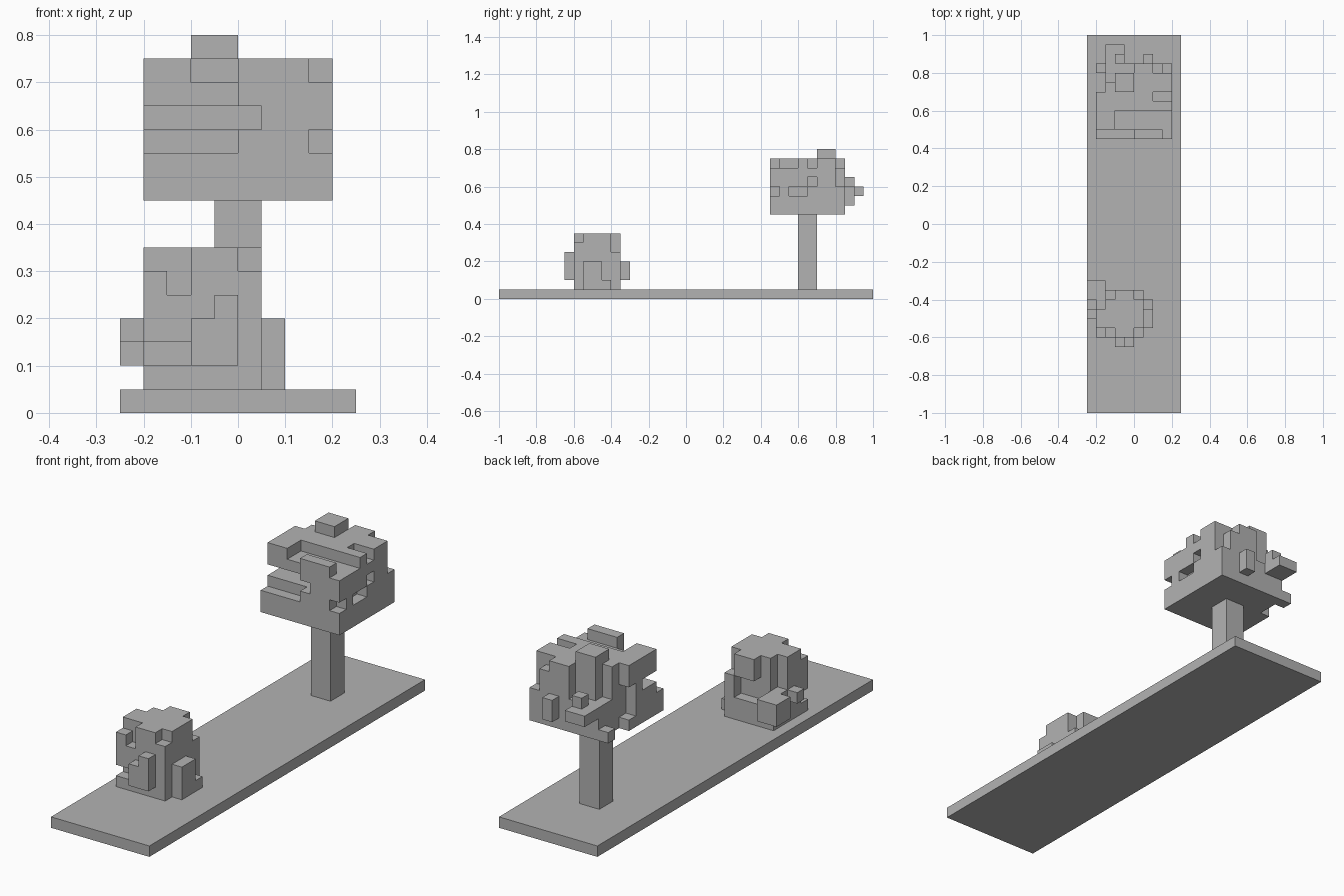
import bpy, bmesh
from mathutils import Vector

U = 0.05  # size of one block

cube = bpy.data.objects.get("Cube")
if cube:
    bpy.data.objects.remove(cube, do_unlink=True)

grey = bpy.data.materials.new("plain_grey")
grey.use_nodes = True
colour = (0.448, 0.448, 0.448, 1)
grey.diffuse_color = colour
grey.node_tree.nodes["Principled BSDF"].inputs["Base Color"].default_value = colour


def cells(x0, x1, y0, y1, z0, z1):
    return {(x, y, z) for x in range(x0, x1) for y in range(y0, y1) for z in range(z0, z1)}


def build(name, blocks):
    """Skin a set of unit blocks with their exposed faces only."""
    bm = bmesh.new()
    corners = {}

    def vert(p):
        if p not in corners:
            corners[p] = bm.verts.new(Vector(p) * U)
        return corners[p]

    for cell in blocks:
        for axis in range(3):
            for side in (0, 1):
                beside = list(cell)
                beside[axis] += 2 * side - 1
                if tuple(beside) in blocks:
                    continue
                ring = []
                for a, b in ((0, 0), (1, 0), (1, 1), (0, 1)):
                    p = list(cell)
                    p[axis] += side
                    p[(axis + 1) % 3] += a
                    p[(axis + 2) % 3] += b
                    ring.append(vert(tuple(p)))
                bm.faces.new(ring if side else ring[::-1])
    bmesh.ops.dissolve_limit(bm, angle_limit=0.01, verts=bm.verts, edges=bm.edges)
    mesh = bpy.data.meshes.new(name)
    bm.to_mesh(mesh)
    bm.free()
    mesh.materials.append(grey)
    bpy.context.collection.objects.link(bpy.data.objects.new(name, mesh))


# Ground slab and trunk
build("ground_slab", cells(-5, 5, -20, 20, 0, 1))
build("tree_trunk", cells(-1, 1, 12, 14, 1, 9))

# Tree crown: solid block with carved notches
crown = cells(-4, 4, 9, 17, 9, 15)
for notch in (
    (-4, 0, 9, 10, 11, 15),    # front left step
    (-4, 1, 9, 12, 12, 13),    # front groove
    (-2, 4, 10, 12, 14, 15),   # top channel
    (3, 4, 9, 10, 14, 15),
    (3, 4, 9, 10, 11, 12),
    (2, 4, 13, 14, 14, 15),
    (3, 4, 11, 13, 11, 12),    # side holes
    (3, 4, 13, 14, 12, 13),
    (3, 4, 16, 17, 12, 15),    # back corners
    (2, 3, 16, 17, 14, 15),
    (-2, 0, 16, 17, 12, 15),
    (-3, -2, 15, 17, 12, 15),
    (-4, -3, 14, 16, 9, 15),
    (-4, -3, 16, 17, 10, 15),
    (-4, -3, 13, 14, 10, 13),
):
    crown -= cells(*notch)
for bump in (
    (-2, 0, 14, 16, 15, 16),   # top knob
    (-3, -1, 17, 19, 11, 12),  # back twigs
    (-2, -1, 17, 18, 12, 13),
    (1, 2, 17, 18, 10, 12),
):
    crown |= cells(*bump)
build("tree_crown", crown)

# Bush: solid block with carved notches
bush = cells(-4, 1, -12, -7, 1, 7)
for notch in (
    (-4, -3, -12, -11, 6, 7),  # front top steps
    (-3, -2, -12, -11, 5, 7),
    (0, 1, -12, -11, 6, 7),
    (-4, -2, -12, -11, 2, 3),  # front groove
    (0, 1, -8, -7, 5, 7),      # back steps
    (-2, 0, -8, -7, 3, 5),
    (-4, -2, -8, -7, 3, 7),
    (-4, -3, -9, -7, 4, 7),
):
    bush -= cells(*notch)
for bump in (
    (-2, 0, -13, -12, 2, 4),   # front lumps
    (-1, 0, -13, -12, 4, 5),
    (1, 2, -11, -9, 1, 4),     # side lumps
    (1, 2, -9, -8, 1, 2),
    (-5, -3, -8, -6, 2, 4),    # back corner lump
    (-5, -4, -10, -9, 3, 4),
):
    bush |= cells(*bump)
build("bush", bush)
